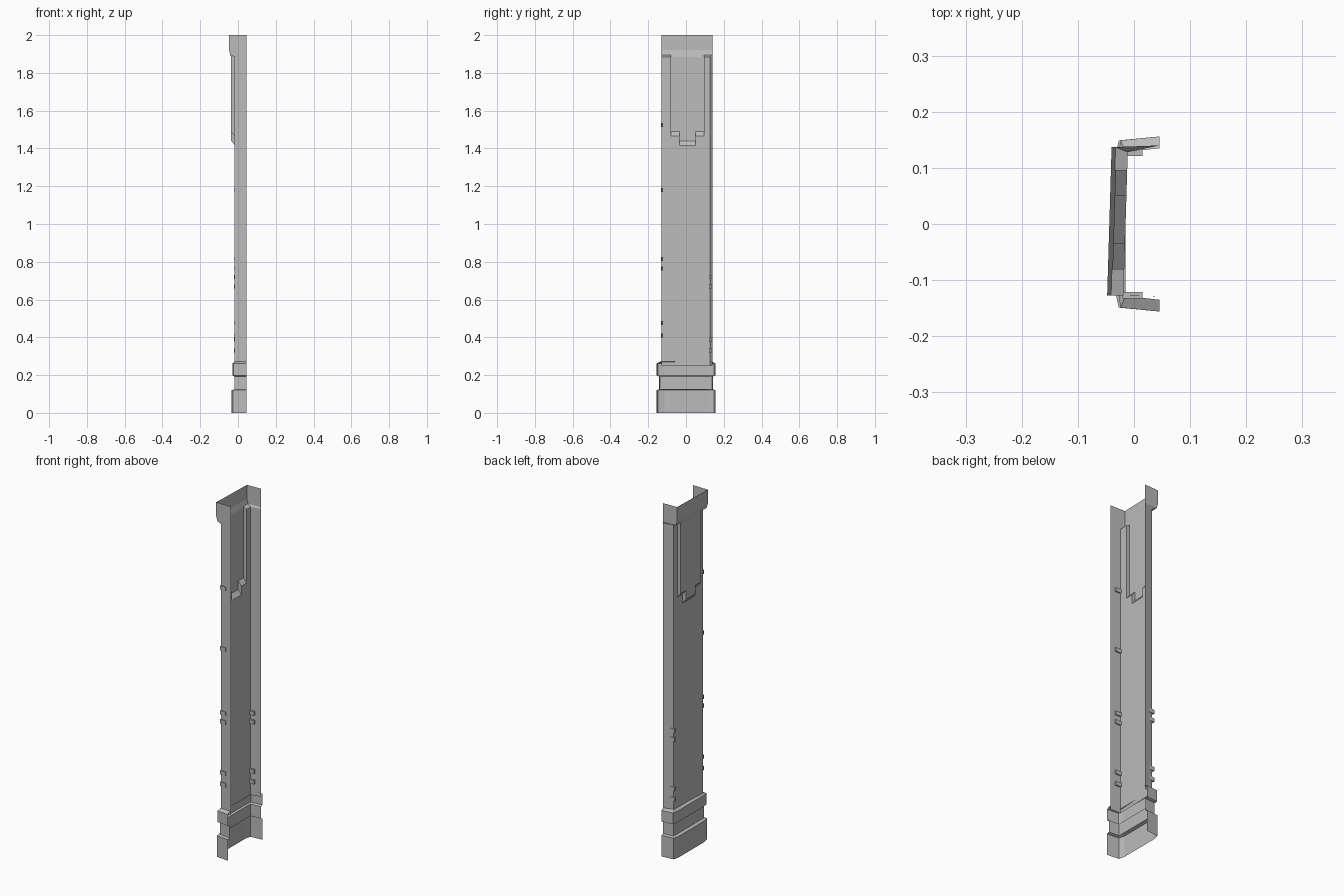
import bpy, bmesh

cube = bpy.data.objects.get("Cube")
if cube:
    bpy.data.objects.remove(cube)

stone = bpy.data.materials.new("grey stone")
stone.use_nodes = True
GREY = (0.5, 0.5, 0.5, 1)
stone.diffuse_color = GREY
stone.node_tree.nodes["Principled BSDF"].inputs["Base Color"].default_value = GREY

OPEN_X = 0.045


def finish(name, bm):
    mesh = bpy.data.meshes.new(name)
    bm.to_mesh(mesh)
    bm.free()
    mesh.materials.append(stone)
    obj = bpy.data.objects.new(name, mesh)
    bpy.context.collection.objects.link(obj)
    return obj


def loft(name, rows):
    """Skin open cross-sections, each a (z, points) pair, into a thin shell."""
    bm = bmesh.new()
    rings = [[bm.verts.new((x, y, z)) for x, y in pts] for z, pts in rows]
    for low, high in zip(rings, rings[1:]):
        for i in range(len(low) - 1):
            bm.faces.new((low[i + 1], low[i], high[i], high[i + 1]))
    bmesh.ops.remove_doubles(bm, verts=bm.verts, dist=0.0005)
    bmesh.ops.dissolve_degenerate(bm, edges=bm.edges, dist=0.0005)
    return finish(name, bm)


def shaft_row(z, side, step, mid, low=(-0.129, -0.127), high=(0.128, 0.14)):
    """Channel section whose back wall bulges by steps towards the middle."""
    wall = [(side, low[1]), (side, -0.08), (step, -0.08), (step, -0.035),
            (mid, -0.035), (mid, 0.05), (step, 0.05), (step, 0.095),
            (side, 0.095), (side, high[0])]
    wall = [(x + 0.03 * y, y) for x, y in wall]
    return z, [(OPEN_X, low[0])] + wall + [(OPEN_X, high[1])]


def base_row(z, back, corner, half, end):
    """Channel section with chamfered corners."""
    side = [(OPEN_X, end), (corner, half), (back, 0.115)]
    return z, [(x, -y) for x, y in side] + [(x, y) for x, y in reversed(side)]


# Upright channel with the stepped tongue and flared head
IN, OUT, HEAD = -0.015, -0.035, -0.044
HIGH = (0.137, 0.14)
loft("column_shaft", [
    shaft_row(0.25, IN, IN, IN),
    shaft_row(1.415, IN, IN, IN),
    shaft_row(1.44, IN, IN, OUT),
    shaft_row(1.465, IN, IN, OUT),
    shaft_row(1.49, IN, OUT, OUT),
    shaft_row(1.885, IN, OUT, OUT),
    shaft_row(1.895, -0.037, -0.037, -0.037, high=HIGH),
    shaft_row(1.92, HEAD, HEAD, HEAD, high=HIGH),
    shaft_row(2.0, HEAD, HEAD, HEAD, high=HIGH),
])

# Plinth, recessed neck and collar
loft("stepped_base", [
    base_row(0.0, -0.035, -0.027, 0.149, 0.156),
    base_row(0.12, -0.035, -0.027, 0.149, 0.156),
    base_row(0.125, -0.018, -0.018, 0.137, 0.142),
    base_row(0.193, -0.018, -0.018, 0.137, 0.142),
    base_row(0.198, -0.029, -0.024, 0.149, 0.156),
    base_row(0.262, -0.029, -0.024, 0.149, 0.156),
    base_row(0.272, -0.015, -0.015, 0.128, 0.135),
])

# Small worn chips wrapped round the two back corners
chips = {-1: (1.525, 1.18, 0.815, 0.765, 0.475, 0.41),
         1: (0.72, 0.67, 0.39, 0.33)}
for side, heights in chips.items():
    bm = bmesh.new()
    for z in heights:
        made = bmesh.ops.create_cube(bm, size=1)["verts"]
        bmesh.ops.scale(bm, vec=(0.036, 0.012, 0.022), verts=made)
        bmesh.ops.translate(bm, vec=(-0.003, 0.127 * side, z), verts=made)
    finish("front_chips" if side < 0 else "rear_chips", bm)
